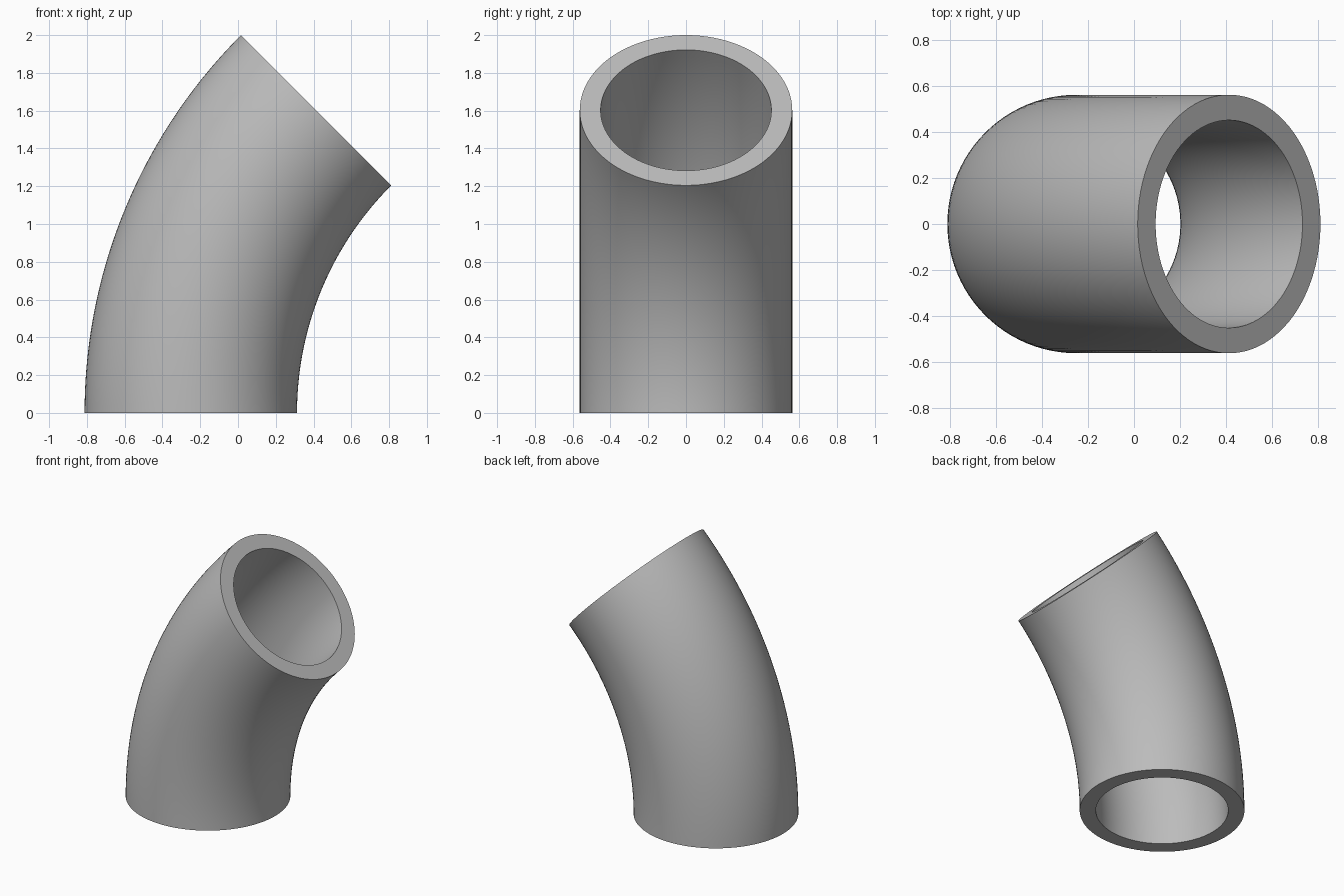
import bpy, bmesh, math

if "Cube" in bpy.data.objects:
    bpy.data.objects.remove(bpy.data.objects["Cube"])

# Elbow dimensions
BEND_RADIUS = 2.266
OUTER_R, INNER_R = 0.5625, 0.452
CENTRE_X = 2.016          # bend axis runs along y at this x, z = 0
ANGLE = math.radians(45)
RINGS, SIDES = 40, 96

grey = bpy.data.materials.new("grey")
grey.diffuse_color = (0.5, 0.5, 0.5, 1)
grey.use_nodes = True
grey.node_tree.nodes["Principled BSDF"].inputs["Base Color"].default_value = grey.diffuse_color


def ring(bm, bend, radius):
    """Circle of vertices around the centreline at one bend angle."""
    verts = []
    for i in range(SIDES):
        a = 2 * math.pi * i / SIDES
        d = BEND_RADIUS - radius * math.cos(a)
        verts.append(bm.verts.new((CENTRE_X - d * math.cos(bend),
                                   radius * math.sin(a),
                                   d * math.sin(bend))))
    return verts


def bridge(bm, a, b):
    for i in range(SIDES):
        j = (i + 1) % SIDES
        bm.faces.new((a[i], a[j], b[j], b[i]))


# Pipe elbow: outer wall up, end rim, bore down, bottom rim
bm = bmesh.new()
bends = [ANGLE * k / RINGS for k in range(RINGS + 1)]
loops = [ring(bm, t, OUTER_R) for t in bends]
loops += [ring(bm, t, INNER_R) for t in reversed(bends)]
for k, loop in enumerate(loops):
    bridge(bm, loop, loops[(k + 1) % len(loops)])
bmesh.ops.recalc_face_normals(bm, faces=bm.faces)

mesh = bpy.data.meshes.new("pipe_elbow")
bm.to_mesh(mesh)
bm.free()
mesh.materials.append(grey)
elbow = bpy.data.objects.new("pipe_elbow", mesh)
bpy.context.collection.objects.link(elbow)

# Smooth walls with crisp rims
bpy.context.view_layer.objects.active = elbow
elbow.select_set(True)
bpy.ops.object.shade_smooth_by_angle(angle=math.radians(30))
